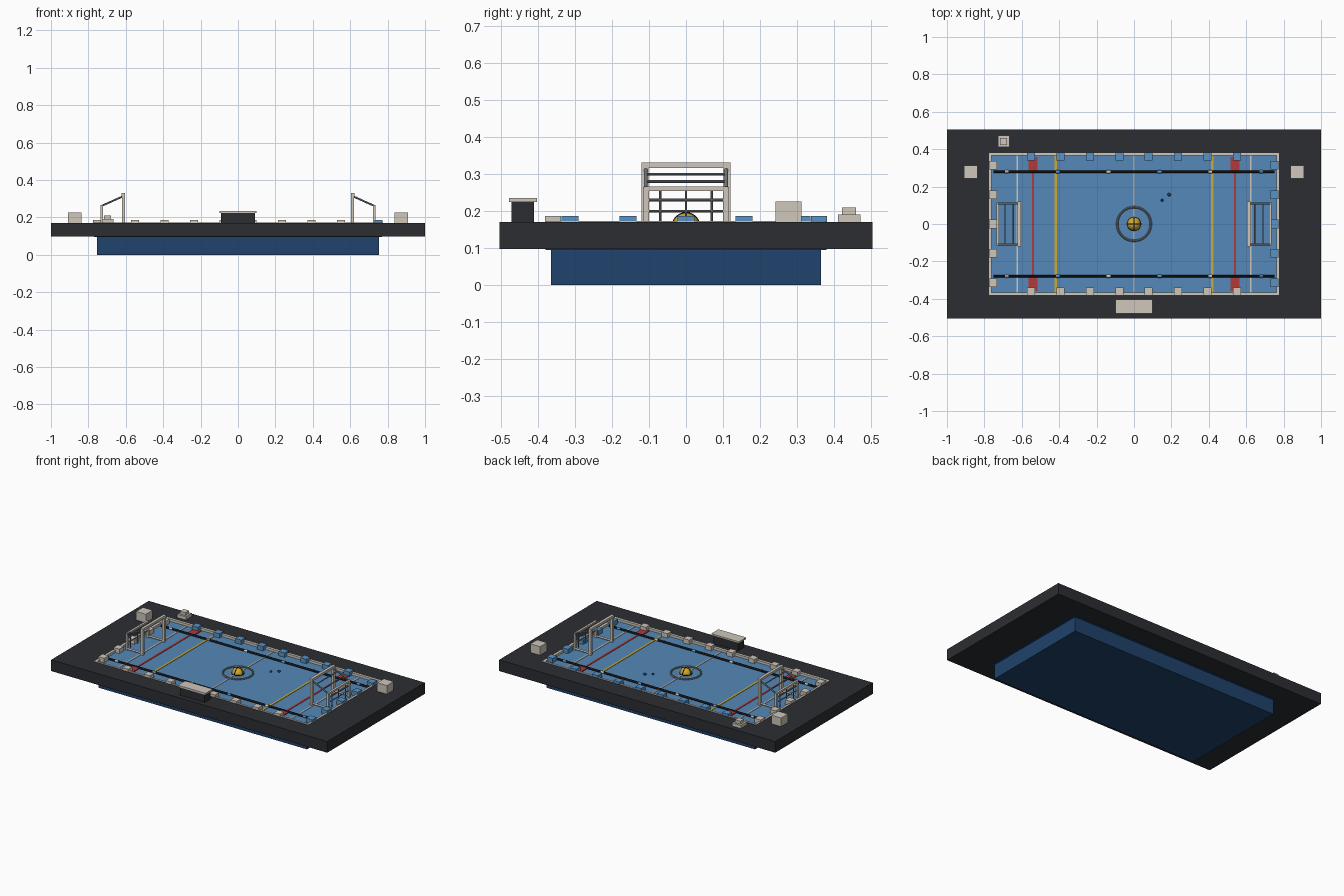
import bpy
from mathutils import Vector

if "Cube" in bpy.data.objects:
    bpy.data.objects.remove(bpy.data.objects["Cube"])


def material(name, r, g, b):
    m = bpy.data.materials.new(name)
    m.diffuse_color = (r, g, b, 1)
    m.use_nodes = True
    m.node_tree.nodes["Principled BSDF"].inputs["Base Color"].default_value = m.diffuse_color
    return m


DECK = material("dark_deck", 0.025, 0.027, 0.032)
BASIN = material("navy", 0.014, 0.055, 0.15)
WATER = material("water_blue", 0.09, 0.25, 0.48)
BLUE = material("block_blue", 0.10, 0.29, 0.56)
CREAM = material("cream", 0.62, 0.57, 0.50)
STEEL = material("net_grey", 0.20, 0.22, 0.24)
RED = material("red", 0.45, 0.04, 0.04)
YELLOW = material("yellow", 0.62, 0.40, 0.03)
BLACK = material("black", 0.008, 0.008, 0.01)


def finish(name, mat, smooth=False):
    o = bpy.context.object
    o.name = name
    o.data.materials.append(mat)
    if smooth:
        bpy.ops.object.shade_smooth_by_angle()
    return o


def box(name, mat, x0, x1, y0, y1, z0, z1):
    bpy.ops.mesh.primitive_cube_add(size=1, location=((x0 + x1) / 2, (y0 + y1) / 2, (z0 + z1) / 2))
    bpy.context.object.scale = (x1 - x0, y1 - y0, z1 - z0)
    bpy.ops.object.transform_apply(location=False, rotation=False, scale=True)
    return finish(name, mat)


def block(name, mat, x, y, sx, sy, z0, z1):
    return box(name, mat, x - sx / 2, x + sx / 2, y - sy / 2, y + sy / 2, z0, z1)


def rod(name, mat, a, b, r, sides=12):
    a, b = Vector(a), Vector(b)
    d = b - a
    bpy.ops.mesh.primitive_cylinder_add(vertices=sides, radius=r, depth=d.length, location=(a + b) / 2,
                                        rotation=d.to_track_quat('Z', 'Y').to_euler())
    return finish(name, mat, True)


def ball(name, mat, loc, r):
    bpy.ops.mesh.primitive_uv_sphere_add(segments=24, ring_count=12, radius=r, location=loc)
    return finish(name, mat, True)


def ring(name, mat, loc, R, r, rot=(0, 0, 0)):
    bpy.ops.mesh.primitive_torus_add(location=loc, rotation=rot, major_radius=R, minor_radius=r,
                                     major_segments=40, minor_segments=8)
    return finish(name, mat, True)


def frame(name, mat, ox, oy, ix, iy, z0, z1):
    """Rectangular ring with a rectangular opening."""
    v = [(sx * x, sy * y, z) for z in (z0, z1) for x, y in ((ox, oy), (ix, iy))
         for sx, sy in ((-1, -1), (1, -1), (1, 1), (-1, 1))]
    f = []
    for i in range(4):
        j = (i + 1) % 4
        f += [(i, j, 8 + j, 8 + i), (4 + j, 4 + i, 12 + i, 12 + j),
              (8 + i, 8 + j, 12 + j, 12 + i), (j, i, 4 + i, 4 + j)]
    me = bpy.data.meshes.new(name)
    me.from_pydata(v, [], f)
    o = bpy.data.objects.new(name, me)
    bpy.context.collection.objects.link(o)
    me.materials.append(mat)


TOP, SURF = 0.17, 0.157

# Deck, basin, water and coping
frame("deck", DECK, 1.0, 0.505, 0.765, 0.37, 0.097, TOP)
box("basin", BASIN, -0.755, 0.755, -0.365, 0.365, 0, 0.15)
frame("basin_flange", BASIN, 0.77, 0.38, 0.75, 0.36, 0.095, 0.105)
box("water", WATER, -0.766, 0.766, -0.372, 0.372, 0.148, SURF)
frame("coping", CREAM, 0.776, 0.379, 0.762, 0.366, 0.15, 0.1725)

# Pool markings
for s in (-1, 1):
    for name, mat, x, w in (("goal_line", CREAM, 0.625, 0.009), ("two_metre_line", RED, 0.54, 0.013),
                            ("five_metre_line", YELLOW, 0.418, 0.013)):
        block(name, mat, s * x, 0, w, 0.73, SURF, SURF + 0.003)
    for t in (-1, 1):
        block("zone_marker", RED, s * 0.54, t * 0.322, 0.05, 0.075, SURF, SURF + 0.006)
block("half_line", CREAM, 0, 0, 0.008, 0.73, SURF, SURF + 0.003)

# Lane ropes with floats
for s in (-1, 1):
    y = s * 0.279
    rod("lane_rope", BLACK, (-0.75, y, 0.16), (0.75, y, 0.16), 0.0075)
    for i in range(6):
        x = -0.68 + i * 0.272
        rod("rope_float", BLUE if i % 2 else CREAM, (x - 0.01, y, 0.16), (x + 0.01, y, 0.16), 0.0085)

# Edge blocks along all four sides
for i in range(8):
    x = (i - 3.5) * 0.157
    block("back_edge_block", BLUE, x, 0.36, 0.043, 0.043, 0.158, 0.187)
    block("front_edge_block", CREAM, x, -0.36, 0.043, 0.043, 0.158, 0.187)
for i in range(5):
    y = (i - 2) * 0.157
    block("left_edge_block", CREAM, -0.755, y, 0.043, 0.046, 0.158, 0.187)
    block("right_edge_block", BLUE, 0.751, y, 0.043, 0.046, 0.158, 0.187)

# Goals: front frame, low back frame, sloped roof and net bars
for s in (-1, 1):
    fx, bx = 0.613, 0.729
    def p(x, y, z):
        return (s * x, y, z)
    for t in (-1, 1):
        block("goal_front_post", CREAM, s * fx, t * 0.111, 0.016, 0.018, SURF, 0.33)
        block("goal_back_post", CREAM, s * bx, t * 0.108, 0.012, 0.016, SURF, 0.265)
        rod("goal_roof_rail", STEEL, p(fx, t * 0.109, 0.314), p(bx, t * 0.109, 0.262), 0.005)
        rod("goal_base_rail", CREAM, p(fx, t * 0.109, 0.165), p(bx, t * 0.109, 0.165), 0.006)
    block("goal_crossbar", CREAM, s * fx, 0, 0.018, 0.242, 0.316, 0.331)
    block("goal_back_bar", CREAM, s * bx, 0, 0.014, 0.225, 0.254, 0.266)
    for z in (0.2, 0.23):
        rod("net_bar", STEEL, p(bx, -0.105, z), p(bx, 0.105, z), 0.0035, 8)
    for y in (-0.07, 0, 0.07):
        rod("net_upright", STEEL, p(bx, y, SURF), p(bx, y, 0.256), 0.003, 8)
    for x, z in ((0.645, 0.3), (0.69, 0.28)):
        rod("net_roof_bar", STEEL, p(x, -0.108, z), p(x, 0.108, z), 0.0035, 8)

# Centre ball with seams, floating ring and two small floats
C = (0, 0, 0.158)
ball("ball", YELLOW, C, 0.037)
for rot in ((0, 0, 0), (1.5708, 0, 0), (0, 1.5708, 0)):
    ring("ball_seam", BLACK, C, 0.036, 0.003, rot)
ring("floating_ring", STEEL, (0, 0, 0.16), 0.09, 0.006)
ball("small_float", BASIN, (0.15, 0.127, 0.16), 0.007)
ball("larger_float", BASIN, (0.188, 0.157, 0.16), 0.009)

# Officials' table
box("table_body", DECK, -0.09, 0.09, -0.473, -0.411, TOP, 0.225)
box("table_top", CREAM, -0.1, 0.1, -0.479, -0.404, 0.224, 0.235)

# Deck boxes and stepped stand
for s in (-1, 1):
    block("deck_box", CREAM, s * 0.873, 0.278, 0.07, 0.07, TOP, 0.226)
block("stand_base", CREAM, -0.697, 0.442, 0.062, 0.062, TOP, 0.191)
block("stand_top", CREAM, -0.697, 0.442, 0.038, 0.038, 0.191, 0.21)
